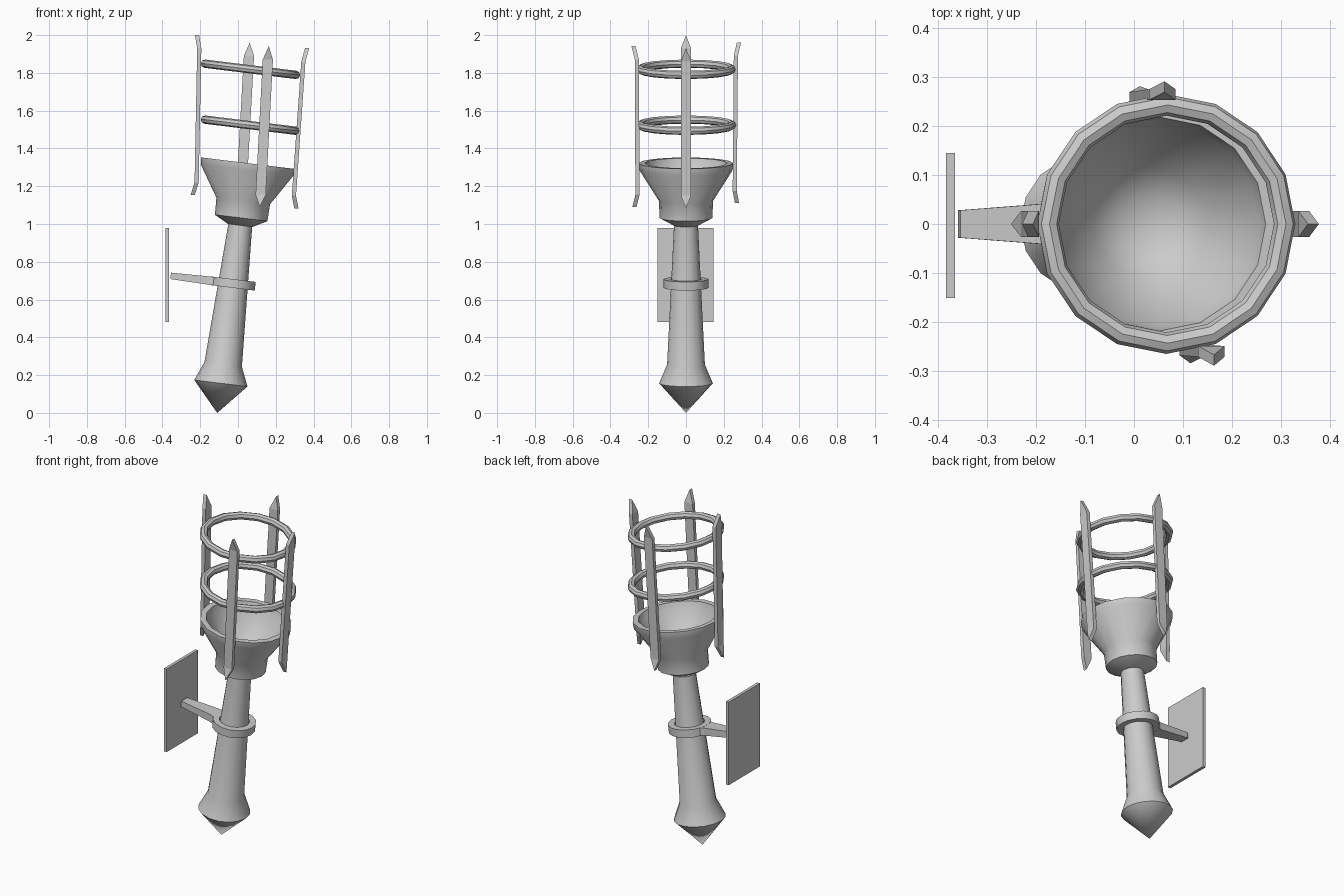
import bpy, bmesh, math
from mathutils import Matrix, Vector

if "Cube" in bpy.data.objects:
    bpy.data.objects.remove(bpy.data.objects["Cube"])

TILT = math.radians(7)
# Local torch frame: origin at the bottom tip, axis leaning towards +x
FRAME = Matrix.Translation((-0.11, 0, 0)) @ Matrix.Rotation(TILT, 4, 'Y')
SIDES = 16


def finish(name, bm, smooth=False):
    bmesh.ops.remove_doubles(bm, verts=bm.verts, dist=1e-5)
    bmesh.ops.recalc_face_normals(bm, faces=bm.faces)
    mesh = bpy.data.meshes.new(name)
    bm.to_mesh(mesh)
    bm.free()
    ob = bpy.data.objects.new(name, mesh)
    bpy.context.collection.objects.link(ob)
    if smooth:
        bpy.ops.object.select_all(action='DESELECT')
        ob.select_set(True)
        bpy.context.view_layer.objects.active = ob
        bpy.ops.object.shade_smooth_by_angle(angle=math.radians(32))
    return ob


def lathe(name, profile, matrix=FRAME, closed=False):
    """Revolve (radius, height) points round the local z axis."""
    bm = bmesh.new()
    verts = [bm.verts.new((r, 0, h)) for r, h in profile]
    pairs = list(zip(verts, verts[1:]))
    if closed:
        pairs.append((verts[-1], verts[0]))
    edges = [bm.edges.new(p) for p in pairs]
    bmesh.ops.spin(bm, geom=verts + edges, cent=(0, 0, 0), axis=(0, 0, 1),
                   angle=math.tau, steps=SIDES, use_merge=False)
    bm.transform(matrix)
    return finish(name, bm, True)


def loft(name, sections):
    """Skin a run of four-point sections and cap both ends."""
    bm = bmesh.new()
    rings = [[bm.verts.new(p) for p in s] for s in sections]
    for a, b in zip(rings, rings[1:]):
        for i in range(4):
            j = (i + 1) % 4
            bm.faces.new((a[i], a[j], b[j], b[i]))
    bm.faces.new(rings[0])
    bm.faces.new(rings[-1])
    return finish(name, bm)


# Handle with pointed pommel
lathe("handle", [(0, 0), (0.142, 0.158), (0.1, 0.258), (0.063, 1.01), (0, 1.01)])

# Hollow cup
lathe("cup", [(0, 1.0), (0.066, 1.0), (0.14, 1.04), (0.143, 1.13), (0.247, 1.295),
              (0.25, 1.332), (0.218, 1.332), (0.208, 1.295), (0.115, 1.15),
              (0.06, 1.115), (0, 1.105)])

# Collar round the handle
lathe("collar", [(0.082, 0.667), (0.118, 0.667), (0.118, 0.713), (0.082, 0.713)],
      closed=True)

# Bracket arm, tapering towards the wall
arm = [(-0.084, 0.06, 0.022), (-0.125, 0.044, 0.022), (-0.333, 0.028, 0.017)]
loft("bracket_arm", [[FRAME @ Vector((u, sy * w, 0.69 + sz * h))
                      for sy, sz in ((-1, -1), (1, -1), (1, 1), (-1, 1))]
                     for u, w, h in arm])

# Wall plate
bm = bmesh.new()
bmesh.ops.create_cube(bm, size=1, matrix=Matrix.Translation((-0.374, -0.003, 0.73))
                      @ Matrix.Diagonal((0.018, 0.295, 0.495, 1)))
finish("wall_plate", bm)

# Cage rings
for name, z in (("lower_cage_ring", 1.523), ("upper_cage_ring", 1.819)):
    circle = [(0.243 + 0.022 * math.cos(k * math.tau / 8),
               0.022 * math.sin(k * math.tau / 8)) for k in range(8)]
    lathe(name, circle, Matrix.Translation((0.066, 0, z)) @
          Matrix.Rotation(TILT, 4, 'Y'), closed=True)


# Cage bars: flat strips with pointed ends that flick outwards
def bar(name, bottom, low, high, top, outward):
    out = Vector(outward)
    side = Vector((-out.y, out.x, 0))
    sections = []
    for p, w in ((bottom, 0), (low, 0.027), (high, 0.027), (top, 0)):
        c = Vector(p)
        sections.append([c + side * w * a + out * 0.011 * b
                         for a, b in ((-1, -1), (1, -1), (1, 1), (-1, 1))])
    bm = bmesh.new()
    rings = [[bm.verts.new(p) for p in s] for s in sections]
    for a, b in zip(rings, rings[1:]):
        for i in range(4):
            j = (i + 1) % 4
            if (a[i].co - a[j].co).length + (b[i].co - b[j].co).length > 1e-5:
                bm.faces.new((a[i], a[j], b[j], b[i]))
    return finish(name, bm)


bar("left_cage_bar", (-0.24, 0, 1.153), (-0.219, 0, 1.22),
    (-0.205, 0, 1.93), (-0.217, 0, 2.0), (-1, 0, 0))
bar("right_cage_bar", (0.309, 0, 1.083), (0.296, 0, 1.15),
    (0.346, 0, 1.86), (0.366, 0, 1.932), (1, 0, 0))
bar("front_cage_bar", (0.115, -0.273, 1.09), (0.12, -0.257, 1.155),
    (0.158, -0.26, 1.87), (0.163, -0.278, 1.942), (0, -1, 0))
bar("back_cage_bar", (0.012, 0.27, 1.11), (0.018, 0.258, 1.175),
    (0.058, 0.264, 1.89), (0.062, 0.28, 1.96), (0, 1, 0))
